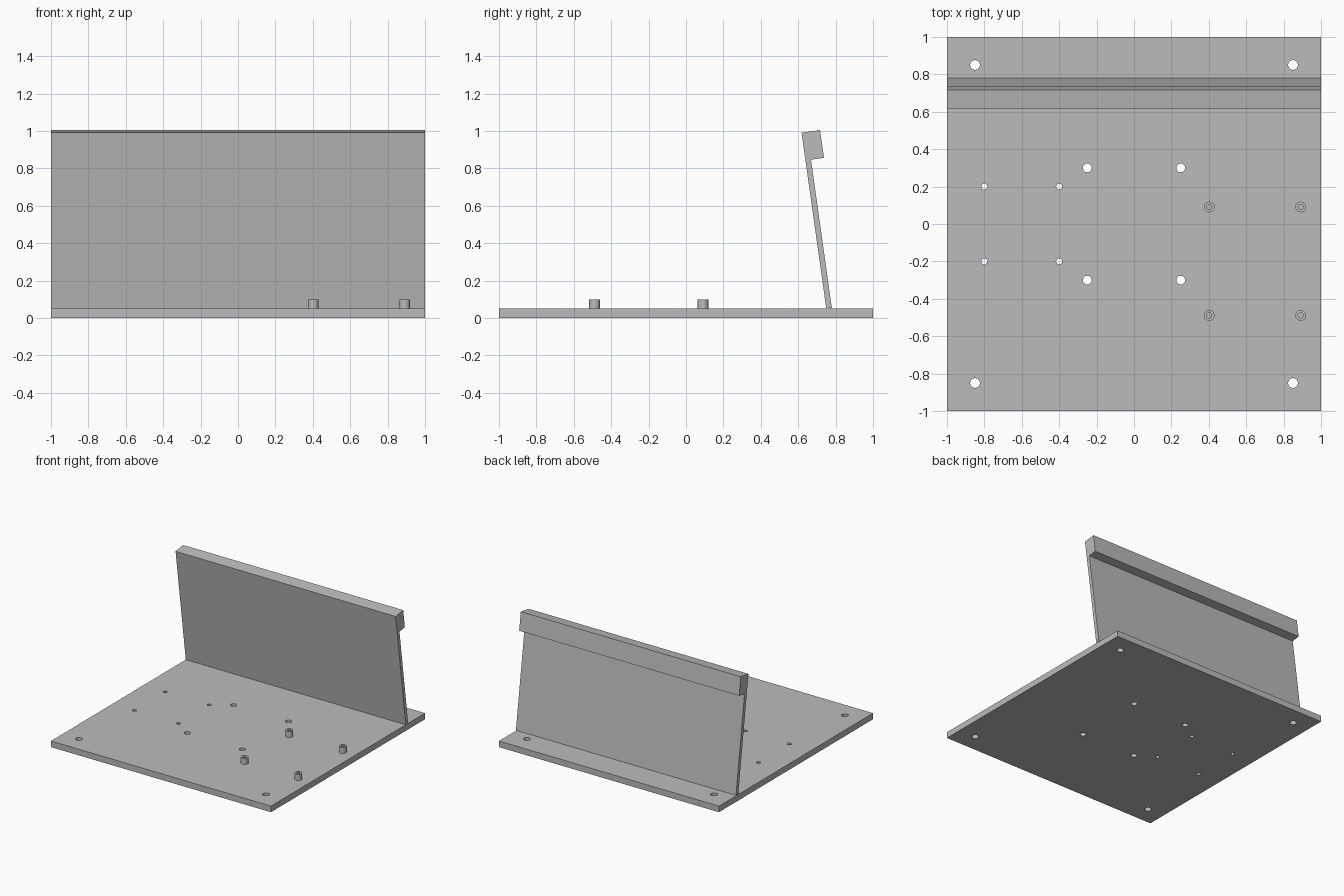
import bpy, bmesh
from math import radians, sin, cos, tau
from mathutils import Matrix, Vector

cube = bpy.data.objects.get("Cube")
if cube:
    bpy.data.objects.remove(cube, do_unlink=True)

grey = bpy.data.materials.new("light_grey")
grey.use_nodes = True
grey.diffuse_color = (0.5, 0.5, 0.5, 1)
grey.node_tree.nodes["Principled BSDF"].inputs["Base Color"].default_value = (0.5, 0.5, 0.5, 1)

PLATE = 0.05      # base plate thickness
TILT = radians(8)  # forward lean of the panel


def finish(name, bm):
    """Turn a bmesh into a linked grey object."""
    bmesh.ops.recalc_face_normals(bm, faces=bm.faces)
    mesh = bpy.data.meshes.new(name)
    bm.to_mesh(mesh)
    bm.free()
    mesh.materials.append(grey)
    obj = bpy.data.objects.new(name, mesh)
    bpy.context.collection.objects.link(obj)
    return obj


def smooth(obj):
    bpy.ops.object.select_all(action='DESELECT')
    obj.select_set(True)
    bpy.context.view_layer.objects.active = obj
    bpy.ops.object.shade_smooth_by_angle(angle=radians(30))


# Base plate
bm = bmesh.new()
bmesh.ops.create_cube(bm, size=1, matrix=Matrix.Translation((0, 0, PLATE / 2))
                      @ Matrix.Diagonal((2, 2, PLATE, 1)))
base_plate = finish("base_plate", bm)

# Through holes: corner, centre and left groups (centre x, half spans, radius)
bm = bmesh.new()
for cx, dx, dy, radius in ((0, 0.85, 0.85, 0.026), (0, 0.25, 0.3, 0.0235),
                           (-0.6, 0.2, 0.2, 0.016)):
    for sx in (-1, 1):
        for sy in (-1, 1):
            bmesh.ops.create_cone(bm, cap_ends=True, segments=32, radius1=radius,
                                  radius2=radius, depth=4 * PLATE,
                                  matrix=Matrix.Translation((cx + sx * dx, sy * dy, PLATE / 2)))
cutter = finish("hole_cutter", bm)
cutter.hide_render = True
cut = base_plate.modifiers.new("holes", 'BOOLEAN')
cut.operation = 'DIFFERENCE'
cut.solver = 'EXACT'
cut.object = cutter
bpy.context.view_layer.objects.active = base_plate
bpy.ops.object.modifier_apply(modifier=cut.name)
bpy.data.objects.remove(cutter, do_unlink=True)
smooth(base_plate)

# Leaning panel with a thick lip along its top back edge
up = Vector((0, -sin(TILT), cos(TILT)))
back = Vector((0, cos(TILT), sin(TILT)))
foot = Vector((-1, 0.75, PLATE))
height, thick, lip_depth, lip_height = 0.95, 0.03, 0.1, 0.15
profile = ((0, 0), (thick, 0), (thick, height - lip_height),
           (lip_depth, height - lip_height), (lip_depth, height), (0, height))
bm = bmesh.new()
face = bm.faces.new([bm.verts.new(foot + back * b + up * u) for b, u in profile])
side = bmesh.ops.extrude_face_region(bm, geom=[face])
bmesh.ops.translate(bm, vec=(2, 0, 0),
                    verts=[v for v in side["geom"] if isinstance(v, bmesh.types.BMVert)])
finish("leaning_panel", bm)

# Four hollow standoffs
ring = ((0.0135, PLATE - 0.005), (0.0285, PLATE - 0.005), (0.0285, 0.1), (0.0135, 0.1))
for x, x_name in ((0.402, "inner"), (0.891, "outer")):
    for y, y_name in ((-0.489, "front"), (0.091, "back")):
        bm = bmesh.new()
        verts = [bm.verts.new((r, 0, z)) for r, z in ring]
        edges = [bm.edges.new((verts[i - 1], verts[i])) for i in range(len(verts))]
        bmesh.ops.spin(bm, geom=verts + edges, cent=(0, 0, 0), axis=(0, 0, 1),
                       angle=tau, steps=32)
        bmesh.ops.remove_doubles(bm, verts=bm.verts, dist=0.0001)
        standoff = finish(f"standoff_{y_name}_{x_name}", bm)
        standoff.location = (x, y, 0)
        smooth(standoff)
